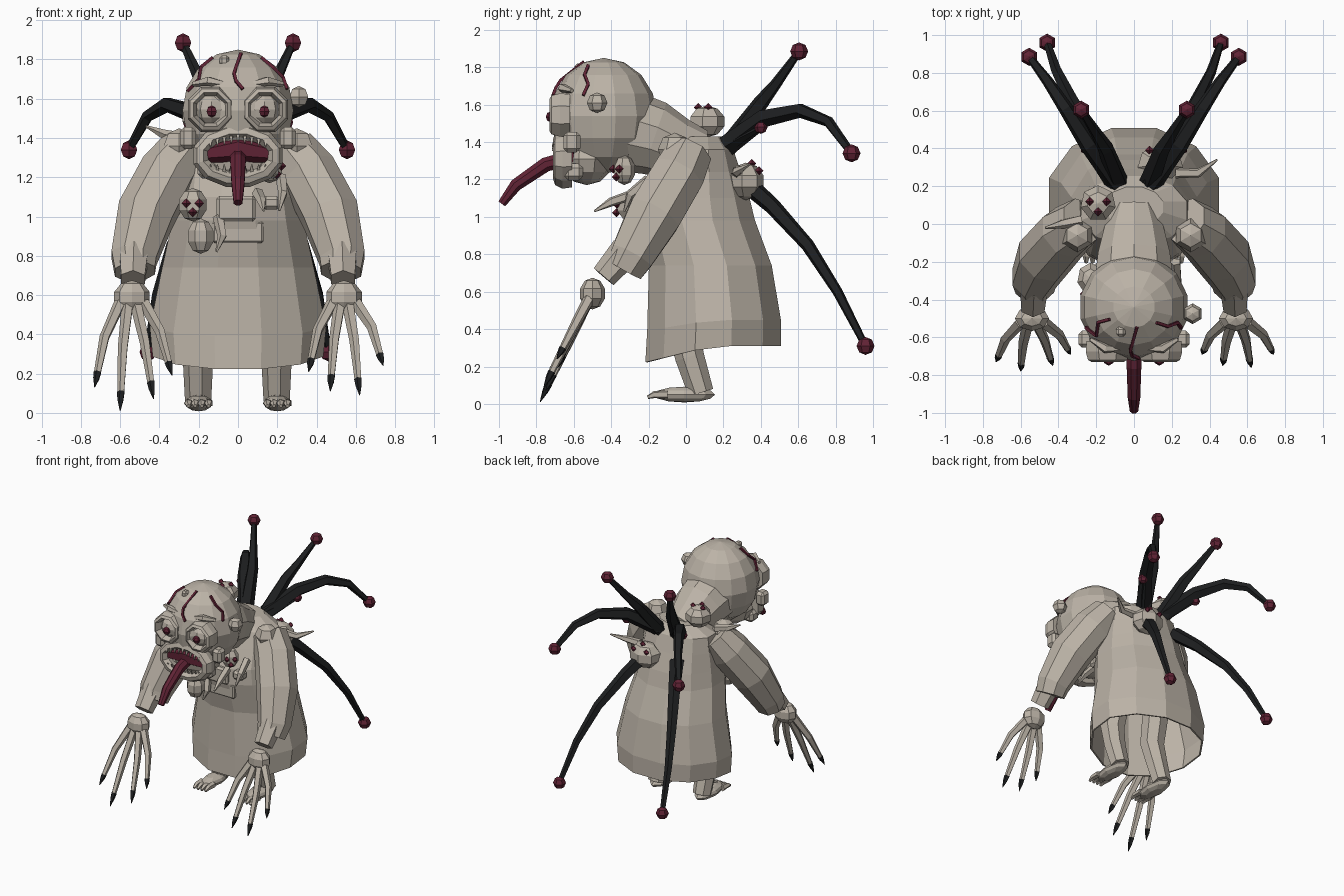
import bpy, bmesh, math
from mathutils import Vector

default_cube = bpy.data.objects.get("Cube")
if default_cube:
    bpy.data.objects.remove(default_cube)


def make_material(name, colour):
    mat = bpy.data.materials.new(name)
    mat.use_nodes = True
    mat.diffuse_color = (*colour, 1)
    mat.node_tree.nodes["Principled BSDF"].inputs["Base Color"].default_value = (*colour, 1)
    return mat


SKIN = make_material("pale clay", (.50, .45, .385))
RED = make_material("dark red", (.12, .017, .036))
BLACK = make_material("near black", (.013, .014, .015))


def finish(name, bm, mat):
    bmesh.ops.recalc_face_normals(bm, faces=bm.faces)
    mesh = bpy.data.meshes.new(name)
    bm.to_mesh(mesh)
    bm.free()
    mesh.materials.append(mat)
    obj = bpy.data.objects.new(name, mesh)
    bpy.context.collection.objects.link(obj)
    return obj


def skin_rings(name, rings, mat, caps=(True, True)):
    bm = bmesh.new()
    loops = [[bm.verts.new(p) for p in ring] for ring in rings]
    n = len(loops[0])
    for a, b in zip(loops, loops[1:]):
        for i in range(n):
            bm.faces.new((a[i], a[(i + 1) % n], b[(i + 1) % n], b[i]))
    if caps[0]:
        bm.faces.new(loops[0])
    if caps[1]:
        bm.faces.new(loops[-1])
    return finish(name, bm, mat)


def tube(name, path, radii, mat, sides=6):
    """Tapered tube through a few points."""
    pts = [Vector(p) for p in path]
    whole = pts[-1] - pts[0]
    k = min(range(3), key=lambda i: abs(whole[i]))
    ref = Vector([float(i == k) for i in range(3)])
    rings = []
    for i, p in enumerate(pts):
        t = (pts[min(i + 1, len(pts) - 1)] - pts[max(i - 1, 0)]).normalized()
        u = (ref - t * ref.dot(t)).normalized()
        v = t.cross(u)
        turns = [math.tau * (j + .5) / sides for j in range(sides)]
        rings.append([p + (u * math.cos(a) + v * math.sin(a)) * radii[i] for a in turns])
    return skin_rings(name, rings, mat)


def ball(name, centre, size, mat=SKIN, segments=8, rings=6):
    bm = bmesh.new()
    bmesh.ops.create_uvsphere(bm, u_segments=segments, v_segments=rings, radius=1)
    for v in bm.verts:
        v.co = Vector(a * b for a, b in zip(v.co, size)) + Vector(centre)
    return finish(name, bm, mat)


def lump(name, centre, radius, mat=SKIN, segments=6, rings=4):
    return ball(name, centre, [radius] * 3, mat, segments, rings)


def box(name, centre, size):
    bm = bmesh.new()
    bmesh.ops.create_cube(bm, size=1)
    for v in bm.verts:
        v.co = Vector(a * b for a, b in zip(v.co, size)) + Vector(centre)
    bmesh.ops.bevel(bm, geom=bm.edges[:], offset=min(size) * .25, segments=1, affect='EDGES')
    return finish(name, bm, SKIN)


def face_ring(name, centre, rx, rz, thick, depth, sides):
    """Faceted hoop facing the front."""
    rings = []
    for j in range(sides + 1):
        a = math.tau * (j + .5) / sides
        rings.append([(centre[0] + math.cos(a) * (rx + thick * p),
                       centre[1] + depth * q,
                       centre[2] + math.sin(a) * (rz + thick * p))
                      for p, q in ((-1, -.3), (-.3, -1), (.5, -.8), (1, 0), (.8, 1), (-.8, 1))])
    return skin_rings(name, rings, SKIN, (False, False))


# Coat: flared rings with a forward chest; the open hem hangs lower at the front
def coat_ring(cy, z, rx, ry, drop):
    turns = [math.tau * (j + .5) / 12 for j in range(12)]
    return [(rx * math.cos(a), cy + ry * math.sin(a), z + drop * min(math.sin(a), 0))
            for a in turns]


coat = skin_rings("coat", [coat_ring(*r) for r in (
    (.145, .31, .45, .375, .09), (.15, .45, .465, .37, .06), (.13, .74, .4, .34, 0),
    (.06, .98, .345, .32, 0), (.05, 1.1, .325, .3, 0), (.06, 1.24, .305, .24, 0),
    (.07, 1.36, .29, .19, 0), (.09, 1.43, .16, .11, 0))], SKIN, (False, True))
shell = coat.modifiers.new("thickness", 'SOLIDIFY')
shell.thickness = .012

# Neck, collar and chest front
tube("neck", [(0, -.32, 1.46), (0, -.17, 1.42), (0, -.03, 1.36), (0, .1, 1.34)],
     [.22, .2, .165, .12], SKIN, 10)
box("chest_plate", (-.01, -.24, 1.04), (.2, .06, .13))
box("chest_pocket", (.17, -.22, 1.07), (.09, .08, .07))
box("breast_panel", (0, -.22, .92), (.26, .04, .11))

# Head and jaw
HEAD, HEAD_SIZE = (0, -.44, 1.54), (.29, .285, .31)
ball("head", HEAD, HEAD_SIZE, SKIN, 14, 8)
ball("jaw", (0, -.53, 1.31), (.21, .14, .14), SKIN, 10, 6)

# Mouth, teeth and tongue
face_ring("lips", (0, -.66, 1.31), .195, .125, .04, .05, 12)
tube("mouth_inside", [(-.165, -.64, 1.32), (0, -.645, 1.345), (.165, -.64, 1.32)],
     [.045, .07, .045], RED, 6)
for i in range(9):
    x = (i - 4) * .035
    top = 1.415 - abs(x) * .2
    tube("upper_tooth", [(x, -.7, top), (x, -.715, top - .035)], [.012, .002], SKIN, 4)
    tube("lower_tooth", [(x, -.67, 1.22), (x, -.7, 1.265)], [.018, .003], SKIN, 4)
tube("tongue", [(0, -.63, 1.31), (0, -.75, 1.28), (0, -.91, 1.17), (0, -.985, 1.07)],
     [.045, .042, .036, .024], RED, 8)

# Eyes, brows and cheek blocks
for s, side in ((1, "left"), (-1, "right")):
    face_ring(side + "_eye_ring", (s * .14, -.675, 1.545), .1, .1, .025, .055, 8)
    ball(side + "_eyeball", (s * .135, -.65, 1.545), (.08, .075, .08))
    lump(side + "_iris", (s * .134, -.72, 1.535), .03, RED)
    tube(side + "_brow", [(s * .07, -.66, 1.675), (s * .15, -.66, 1.69), (s * .23, -.61, 1.675)],
         [.014, .026, .012], SKIN, 5)
    box(side + "_cheek_block", (s * .255, -.61, 1.4), (.08, .09, .11))
    box(side + "_jaw_lump", (s * .16, -.6, 1.24), (.09, .1, .09))
lump("temple_lump", (.31, -.475, 1.61), .055)
box("forehead_stud", (-.07, -.57, 1.795), (.05, .05, .05))


# Forehead cracks laid on the head surface
def on_head(x, z):
    inside = 1 - (x / HEAD_SIZE[0]) ** 2 - ((z - HEAD[2]) / HEAD_SIZE[2]) ** 2
    return (x, HEAD[1] - HEAD_SIZE[1] * math.sqrt(max(inside, 0)) - .007, z)


for crack in (((-.13, 1.81), (-.19, 1.76), (-.2, 1.7), (-.255, 1.64)),
              ((.015, 1.83), (-.02, 1.73), (-.01, 1.69), (.025, 1.65)),
              ((.12, 1.81), (.18, 1.76), (.23, 1.71), (.25, 1.65))):
    tube("forehead_crack", [on_head(*p) for p in crack], [.011] * 4, RED, 4)

# Arms, hands, legs and back limbs on both sides
for s, side in ((1, "left"), (-1, "right")):
    def mir(*pts):
        return [(s * x, y, z) for x, y, z in pts]

    tube(side + "_sleeve", mir((.27, .015, 1.34), (.36, -.045, 1.22), (.47, -.17, 1.01),
                               (.53, -.29, .79), (.525, -.33, .72)),
         [.13, .15, .155, .125, .11], SKIN, 8)
    tube(side + "_forearm", mir((.53, -.32, .82), (.535, -.44, .68)), [.085, .07], SKIN, 6)
    hand = Vector((s * .54, -.5, .59))
    ball(side + "_hand", hand, (.095, .07, .085), SKIN, 8, 5)
    tips = ((.74, -.69, .24), (.62, -.76, .09), (.47, -.75, .11), (.36, -.69, .21))
    if s < 0:
        tips = ((.73, -.73, .13), (.6, -.78, .01), (.43, -.75, .07), (.335, -.69, .19))
    for i, tip in enumerate(tips):
        end = Vector(mir(tip)[0])
        start = hand + Vector((s * (.06 - .04 * i), -.02, -.03))
        knuckle = start.lerp(end, .45) + Vector((s * (.02 - .013 * i), .01, .02))
        nail = knuckle.lerp(end, .7)
        tube(side + "_finger", [start, knuckle, nail], [.032, .027, .019], SKIN, 5)
        tube(side + "_claw", [nail, nail.lerp(end, .4), end], [.021, .017, .002], BLACK, 5)

    tube(side + "_leg", mir((.18, .04, .7), (.19, -.02, .42), (.2, .02, .25), (.2, .08, .06)),
         [.1, .09, .08, .07], SKIN, 7)
    ball(side + "_foot", (s * .2, -.01, .05), (.07, .165, .042), SKIN, 8, 6)
    for i in range(4):
        x = s * (.15 + i * .034)
        tube(side + "_toe", [(x, -.1, .05), (x, -.17, .05), (x, -.205, .035)],
             [.024, .02, .01], SKIN, 5)

    limbs = {
        "arched": (mir((.09, .22, 1.38), (.24, .42, 1.53), (.36, .61, 1.57),
                       (.46, .76, 1.51), (.555, .885, 1.34)), .06),
        "upper": (mir((.08, .22, 1.37), (.15, .4, 1.61), (.2, .48, 1.71), (.28, .605, 1.885)), .055),
        "lower": (mir((.13, .3, 1.2), (.22, .46, 1.06), (.33, .65, .85),
                      (.41, .81, .6), (.46, .96, .31)), .055),
        "short": (mir((.1, .2, 1.37), (.18, .3, 1.43), (.25, .4, 1.48)), .045),
    }
    for label, (path, radius) in limbs.items():
        taper = [radius * (1 - .65 * i / (len(path) - 1)) for i in range(len(path))]
        tube(f"{side}_{label}_limb", path, taper, BLACK, 5)
        lump(f"{side}_{label}_limb_tip", path[-1], .036 if label == "short" else .048, RED)
    lump(side + "_shoulder_lump", (s * .3, -.06, 1.36), .09)

# Growths with small red eyes
growths = (
    ("chest_growth", (-.23, -.29, 1.06), (.075, .09, .085), (0, -1, 0)),
    ("chest_growth_body", (-.19, -.27, .9), (.07, .07, .09), None),
    ("shoulder_growth", (-.19, .11, 1.51), (.1, .1, .085), (0, 0, 1)),
    ("back_growth", (.14, .32, 1.19), (.13, .1, .1), (0, .7, .7)),
    ("neck_growth", (.16, -.33, 1.25), (.07, .06, .08), (.6, -.8, 0)))
for name, centre, size, facing in growths:
    ball(name, centre, size, SKIN, 7, 5)
    if facing:
        out = Vector(facing).normalized()
        across = Vector((1, 0, 0)) if abs(out.x) < .5 else Vector((.8, .6, 0))
        up = out.cross(across)
        for a, b in ((-.5, .1), (.5, .1), (0, -.5)):
            way = (out + across * a + up * b).normalized()
            spot = Vector(centre) + Vector(w * r for w, r in zip(way, size))
            lump(name + "_eye", spot, .024, RED, 4, 2)

# Small bent horns
for path in (((-.28, .02, 1.4), (-.38, 0, 1.42), (-.47, -.02, 1.46)),
             ((.22, .27, 1.24), (.34, .27, 1.24), (.44, .34, 1.28)),
             ((-.1, -.24, 1.0), (-.08, -.28, .9), (-.11, -.29, .82)),
             ((.1, -.28, 1.12), (.12, -.4, 1.08), (.13, -.49, 1.03)),
             ((.22, -.2, 1.2), (.23, -.3, 1.12), (.21, -.33, 1.03))):
    tube("horn", path, [.03, .025, .006], SKIN, 5)
